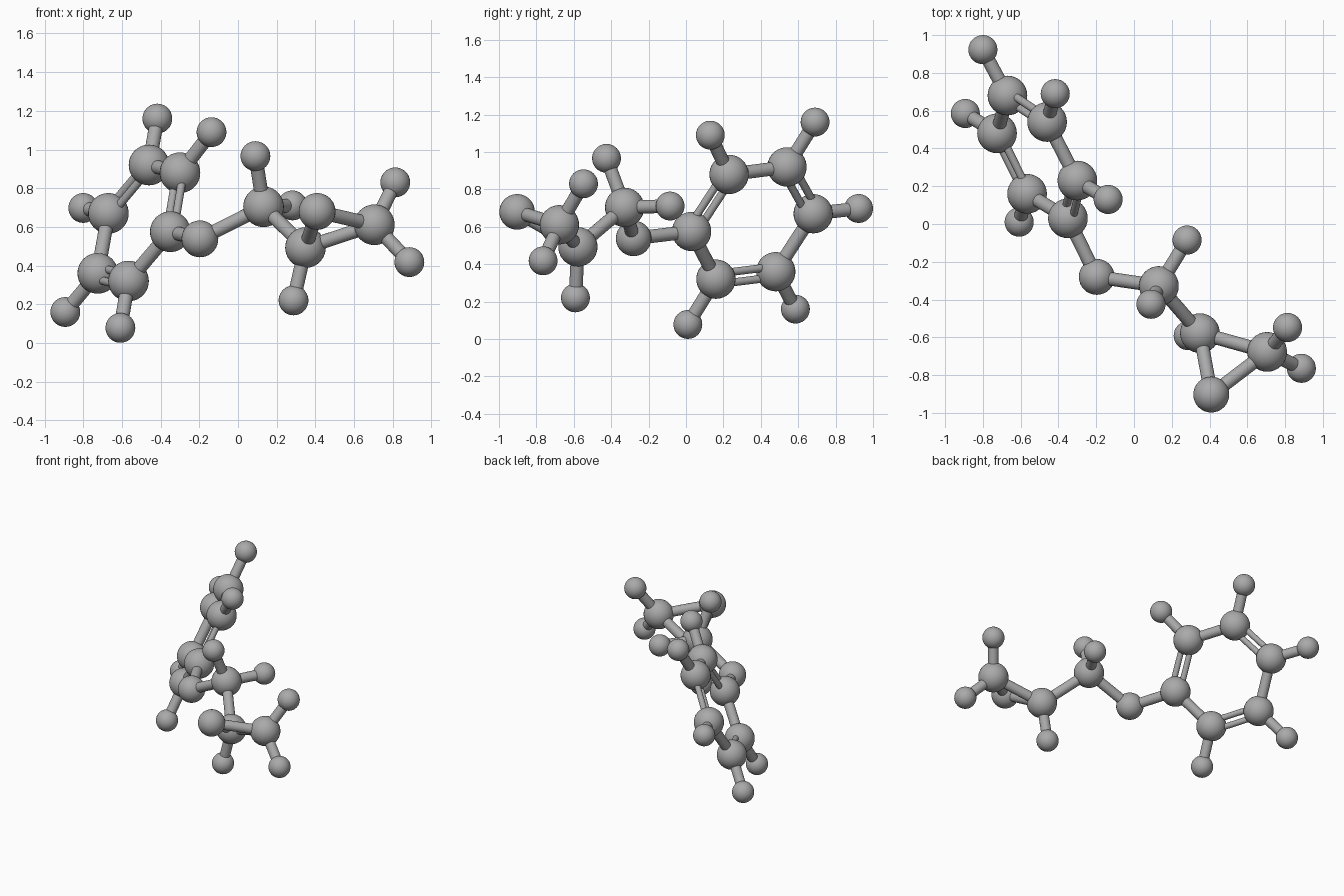
import bpy
from mathutils import Vector

default = bpy.data.objects.get("Cube")
if default:
    bpy.data.objects.remove(default, do_unlink=True)

# One plain grey for the whole model
grey = bpy.data.materials.new("plain_grey")
grey.use_nodes = True
colour = (0.4, 0.4, 0.4, 1)
grey.diffuse_color = colour
grey.node_tree.nodes["Principled BSDF"].inputs["Base Color"].default_value = colour

RADIUS = {"carbon": 0.105, "oxygen": 0.095, "hydrogen": 0.077}
SINGLE_ROD, DOUBLE_ROD, DOUBLE_OFFSET = 0.036, 0.021, 0.032

# Atom centres
atoms = {
    # six-sided ring
    "carbon_ring_joint": (-0.35, 0.03, 0.575),
    "carbon_ring_upper_front": (-0.3, 0.23, 0.88),
    "carbon_ring_upper_back": (-0.46, 0.54, 0.92),
    "carbon_ring_back": (-0.67, 0.68, 0.67),
    "carbon_ring_lower_back": (-0.725, 0.48, 0.36),
    "carbon_ring_lower_front": (-0.566, 0.16, 0.32),
    "hydrogen_upper_front": (-0.137, 0.13, 1.09),
    "hydrogen_upper_back": (-0.417, 0.69, 1.16),
    "hydrogen_back": (-0.8, 0.923, 0.698),
    "hydrogen_lower_back": (-0.893, 0.585, 0.16),
    "hydrogen_lower_front": (-0.608, 0.01, 0.078),
    # chain
    "oxygen_chain": (-0.197, -0.28, 0.538),
    "carbon_chain": (0.132, -0.328, 0.704),
    "hydrogen_chain_top": (0.09, -0.425, 0.966),
    "hydrogen_chain_back": (0.281, -0.085, 0.711),
    # three-sided ring
    "carbon_triangle_inner": (0.349, -0.578, 0.493),
    "carbon_triangle_outer": (0.705, -0.677, 0.611),
    "oxygen_triangle": (0.409, -0.903, 0.68),
    "hydrogen_triangle_inner": (0.287, -0.591, 0.22),
    "hydrogen_triangle_top": (0.813, -0.548, 0.83),
    "hydrogen_triangle_low": (0.886, -0.764, 0.418),
}
atoms = {name: Vector(place) for name, place in atoms.items()}


def finish(name):
    obj = bpy.context.object
    obj.name = name
    obj.data.materials.append(grey)
    bpy.ops.object.shade_smooth_by_angle()
    return obj


def rod(name, start, end, radius):
    axis = end - start
    bpy.ops.mesh.primitive_cylinder_add(
        vertices=24, radius=radius, depth=axis.length,
        location=(start + end) / 2,
        rotation=axis.to_track_quat("Z", "Y").to_euler())
    finish(name)


def bond(a, b):
    rod(f"bond_{a}_to_{b}", atoms[a], atoms[b], SINGLE_ROD)


def double_bond(a, b, centre):
    # Two thin rods side by side in the plane of the ring
    start, end = atoms[a], atoms[b]
    along = (end - start).normalized()
    inward = centre - (start + end) / 2
    inward = (inward - along * inward.dot(along)).normalized()
    for side, label in ((1, "inner"), (-1, "outer")):
        shift = inward * DOUBLE_OFFSET * side
        rod(f"{label}_bond_{a}", start + shift, end + shift, DOUBLE_ROD)


# Atom balls
for name, place in atoms.items():
    bpy.ops.mesh.primitive_uv_sphere_add(
        segments=32, ring_count=20, radius=RADIUS[name.split("_")[0]], location=place)
    finish(name)

# Six-sided ring, alternating double and single bonds
ring = [name for name in atoms if name.startswith("carbon_ring")]
centre = sum((atoms[name] for name in ring), Vector()) / len(ring)
for i, name in enumerate(ring):
    following = ring[(i + 1) % len(ring)]
    if i % 2 == 0:
        double_bond(name, following, centre)
    else:
        bond(name, following)
    if i > 0:
        bond(name, name.replace("carbon_ring", "hydrogen"))

# Chain and three-sided ring
for a, b in (
    ("carbon_ring_joint", "oxygen_chain"),
    ("oxygen_chain", "carbon_chain"),
    ("carbon_chain", "hydrogen_chain_top"),
    ("carbon_chain", "hydrogen_chain_back"),
    ("carbon_chain", "carbon_triangle_inner"),
    ("carbon_triangle_inner", "carbon_triangle_outer"),
    ("carbon_triangle_outer", "oxygen_triangle"),
    ("oxygen_triangle", "carbon_triangle_inner"),
    ("carbon_triangle_inner", "hydrogen_triangle_inner"),
    ("carbon_triangle_outer", "hydrogen_triangle_top"),
    ("carbon_triangle_outer", "hydrogen_triangle_low"),
):
    bond(a, b)
